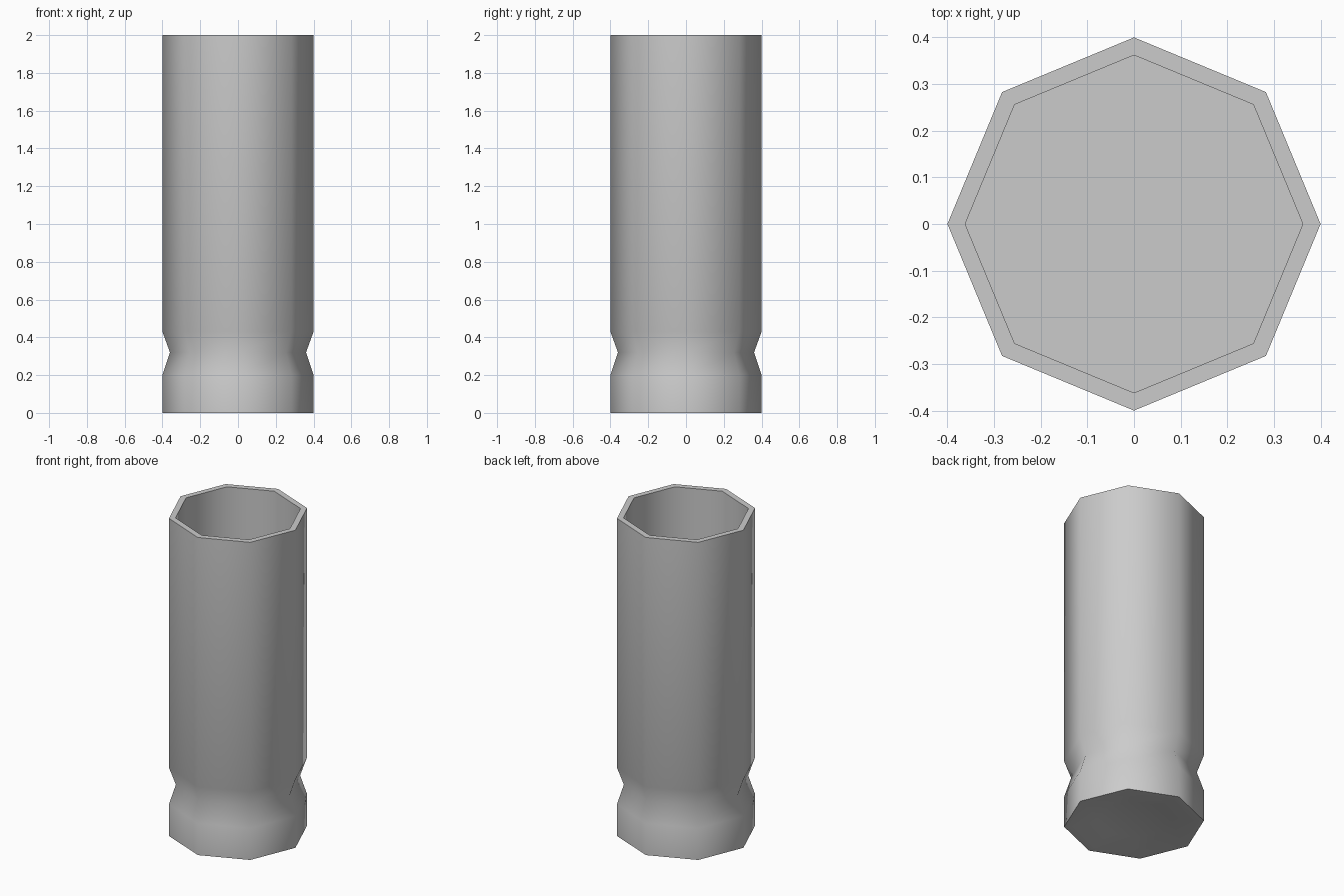
import bpy, bmesh
from math import cos, sin, pi, radians

if "Cube" in bpy.data.objects:
    bpy.data.objects.remove(bpy.data.objects["Cube"])

SIDES = 8
# (radius, height) profile from the recessed base, up the outside, down the inside
PROFILE = [(0.21, 0.03), (0.36, 0.0), (0.40, 0.0), (0.40, 0.20), (0.36, 0.32),
           (0.40, 0.43), (0.40, 2.0), (0.362, 2.0), (0.362, 0.45)]

bm = bmesh.new()
rings = [[bm.verts.new((r * cos(2 * pi * i / SIDES), r * sin(2 * pi * i / SIDES), z))
          for i in range(SIDES)] for r, z in PROFILE]

# walls
for a, b in zip(rings, rings[1:]):
    for i in range(SIDES):
        j = (i + 1) % SIDES
        bm.faces.new((a[i], a[j], b[j], b[i]))

# underside and inner floor
bm.faces.new(rings[0][::-1])
bm.faces.new(rings[-1])
bmesh.ops.recalc_face_normals(bm, faces=bm.faces)

mesh = bpy.data.meshes.new("octagonal_container")
bm.to_mesh(mesh)
bm.free()
body = bpy.data.objects.new("octagonal_container", mesh)
bpy.context.collection.objects.link(body)

# smooth sides, sharp rims
bpy.context.view_layer.objects.active = body
body.select_set(True)
bpy.ops.object.shade_smooth_by_angle(angle=radians(50))
